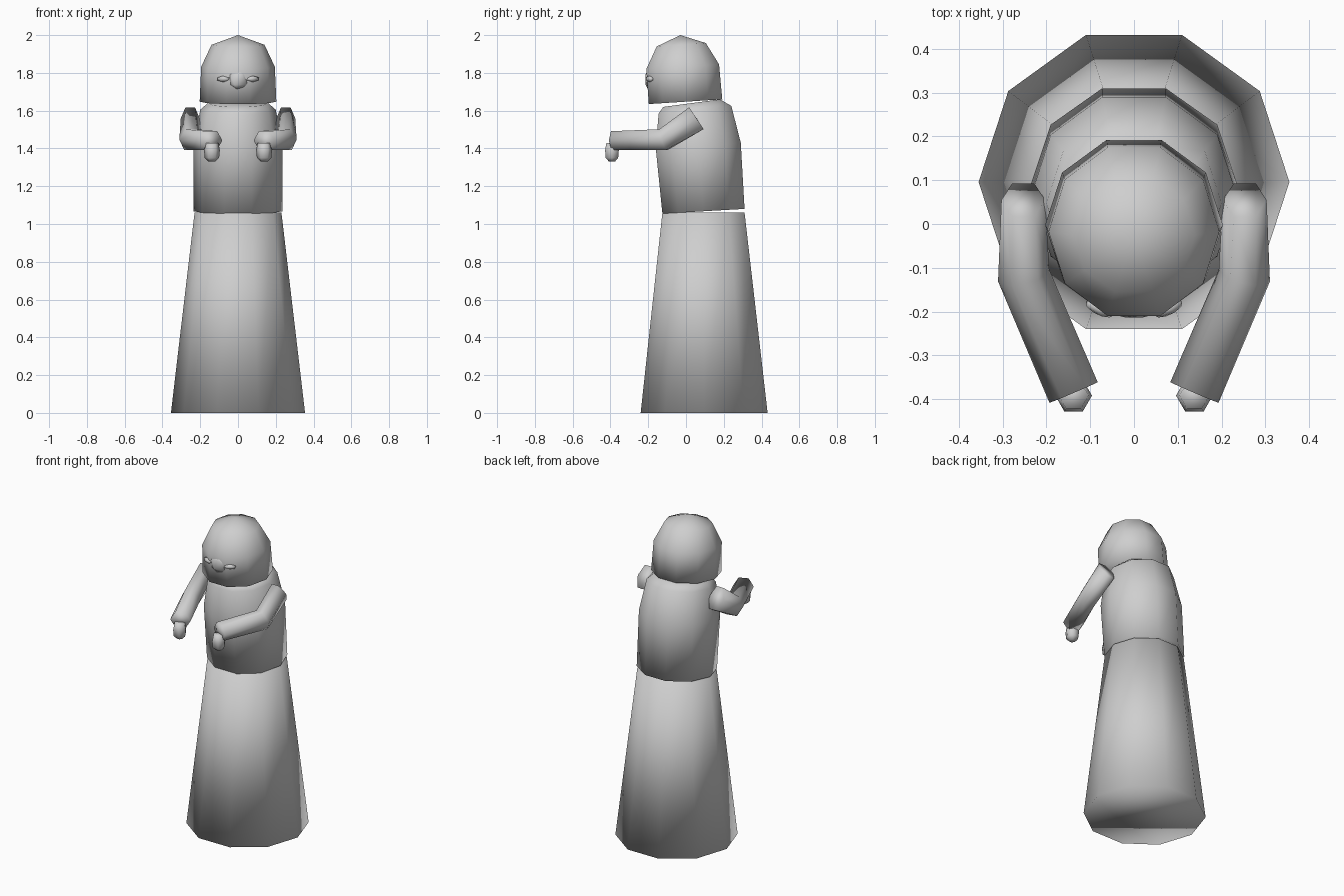
import bpy, bmesh, math
from mathutils import Vector, Matrix

if "Cube" in bpy.data.objects:
    bpy.data.objects.remove(bpy.data.objects["Cube"])

grey = bpy.data.materials.new("plain grey")
grey.diffuse_color = (0.62, 0.62, 0.62, 1)
grey.use_nodes = True
grey.node_tree.nodes["Principled BSDF"].inputs["Base Color"].default_value = grey.diffuse_color


def finish(name, bm):
    bmesh.ops.recalc_face_normals(bm, faces=bm.faces)
    for f in bm.faces:
        f.smooth = True
    me = bpy.data.meshes.new(name)
    bm.to_mesh(me)
    bm.free()
    me.materials.append(grey)
    ob = bpy.data.objects.new(name, me)
    bpy.context.collection.objects.link(ob)
    return ob


def loft(name, rings, tip=None):
    """Skin closed rings of points, capping both ends (or closing on a tip)."""
    bm = bmesh.new()
    loops = [[bm.verts.new(p) for p in r] for r in rings]
    n = len(loops[0])
    for a, b in zip(loops, loops[1:]):
        for i in range(n):
            j = (i + 1) % n
            bm.faces.new((a[i], a[j], b[j], b[i]))
    bm.faces.new(loops[0][::-1])
    if tip:
        t = bm.verts.new(tip)
        for i in range(n):
            bm.faces.new((loops[-1][i], loops[-1][(i + 1) % n], t))
    else:
        bm.faces.new(loops[-1])
    return finish(name, bm)


def tilted(y0, z0, y1, z1, rx, n=10):
    """Ring between a front point (y0, z0) and a back point (y1, z1)."""
    s = math.sin(math.radians(72))
    out = []
    for i in range(n):
        a = 2 * math.pi * i / n
        t = 0.5 + 0.5 * math.sin(a) / s
        out.append((rx * math.cos(a), y0 + (y1 - y0) * t, z0 + (z1 - z0) * t))
    return out


# Long skirt
loft("skirt", [tilted(-0.24, 0, 0.432, 0, 0.355),
               tilted(-0.125, 1.06, 0.31, 1.06, 0.23)])

# Torso with sloping shoulders
loft("torso", [tilted(-0.125, 1.055, 0.31, 1.08, 0.235),
               tilted(-0.16, 1.40, 0.29, 1.43, 0.235),
               tilted(-0.145, 1.585, 0.24, 1.625, 0.20),
               tilted(-0.12, 1.62, 0.18, 1.66, 0.16)])

# Domed head
loft("head", [tilted(-0.197, 1.635, 0.192, 1.66, 0.203),
              tilted(-0.21, 1.82, 0.175, 1.845, 0.195),
              tilted(-0.155, 1.94, 0.105, 1.958, 0.14)], (0, -0.03, 2.0))


def blob(name, loc, scale, turn=0):
    bm = bmesh.new()
    m = (Matrix.Translation(loc) @ Matrix.Rotation(turn, 4, 'Z')
         @ Matrix.Diagonal((*scale, 1)))
    bmesh.ops.create_icosphere(bm, subdivisions=1, radius=1, matrix=m)
    return finish(name, bm)


# Small nose and eyes set into the face
blob("nose", (0, -0.197, 1.765), (0.062, 0.02, 0.062))


def tube_ring(c, axis, rw, rh):
    """Six-sided ring across an arm, with corners at its left and right."""
    axis = Vector(axis).normalized()
    side = axis.cross(Vector((0, 0, 1))).normalized()
    up = side.cross(axis)
    return [Vector(c) + side * rw * math.cos(k * math.pi / 3)
            + up * rh * math.sin(k * math.pi / 3) for k in range(6)]


def flip(p, s):
    return (p[0] * s, p[1], p[2])


for s, label in ((-1, "left"), (1, "right")):
    blob(label + "_eye", (s * 0.078, -0.193, 1.768), (0.04, 0.017, 0.017), s * 0.45)

    # Bent arm
    shoulder, elbow, wrist = (Vector(flip(p, s)) for p in
                              ((0.253, 0.055, 1.56), (0.252, -0.118, 1.447),
                               (0.138, -0.385, 1.442)))
    loft(label + "_arm", [
        tube_ring(shoulder, elbow - shoulder, 0.05, 0.08),
        tube_ring(elbow, (elbow - shoulder).normalized() + (wrist - elbow).normalized(),
                  0.06, 0.066),
        tube_ring(wrist, wrist - elbow, 0.06, 0.057)])

    # Hand hanging below the cuff
    loft(label + "_hand", [
        [(s * 0.138 + r * math.cos(k * math.pi / 3), -0.392 + r * math.sin(k * math.pi / 3), z)
         for k in range(6)]
        for z, r in ((1.43, 0.034), (1.39, 0.042), (1.35, 0.038), (1.33, 0.018))])
